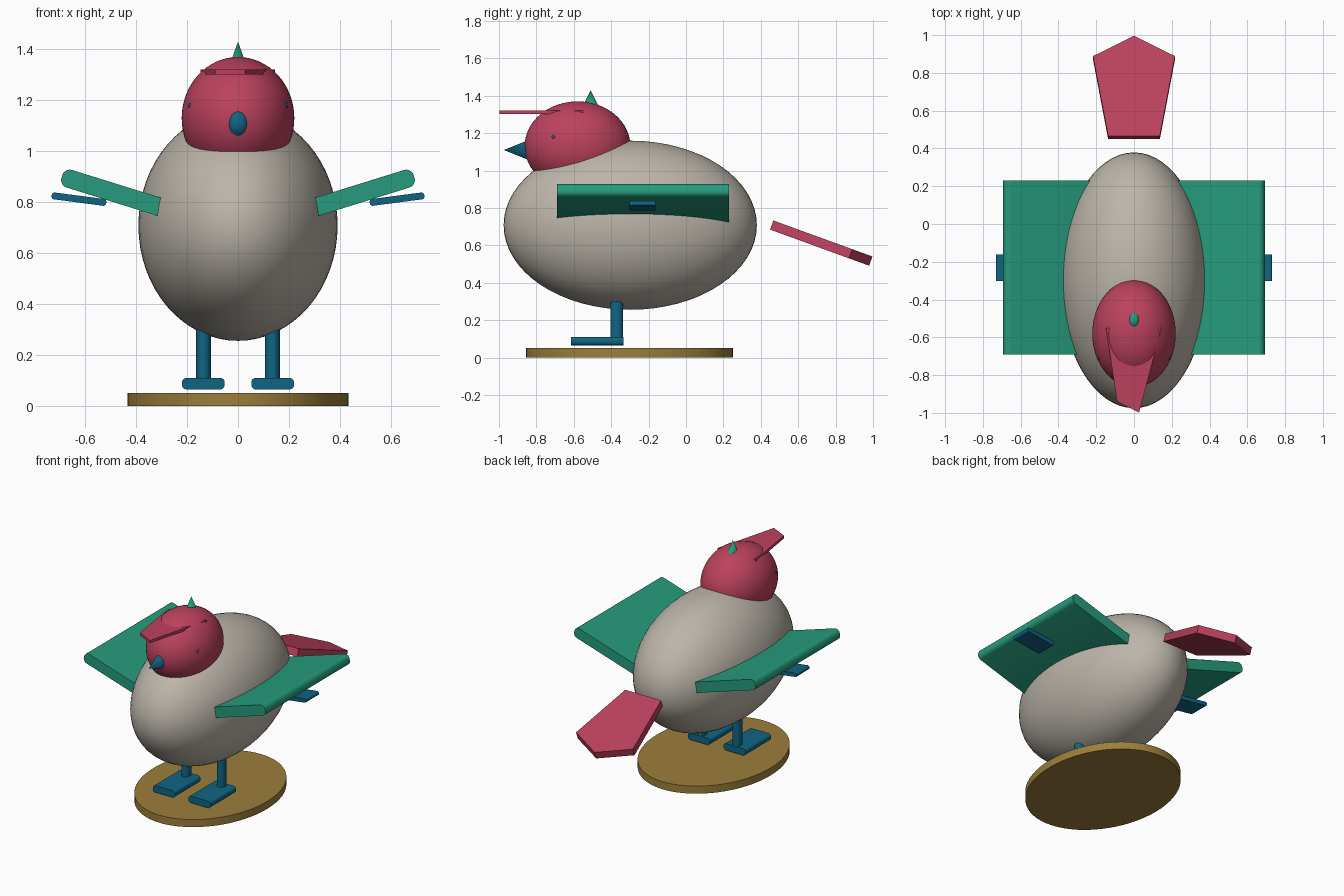
import bpy, bmesh, math
from mathutils import Matrix, Vector

if "Cube" in bpy.data.objects:
    bpy.data.objects.remove(bpy.data.objects["Cube"])


def material(name, rgb):
    m = bpy.data.materials.new(name)
    m.diffuse_color = (*rgb, 1)
    m.use_nodes = True
    m.node_tree.nodes["Principled BSDF"].inputs["Base Color"].default_value = m.diffuse_color
    return m


GREY = material("warm_grey", (0.50, 0.46, 0.40))
RED = material("rose_red", (0.50, 0.053, 0.112))
GREEN = material("sea_green", (0.019, 0.33, 0.20))
BLUE = material("deep_blue", (0.005, 0.13, 0.23))
GOLD = material("ochre", (0.33, 0.21, 0.042))


def finish(bm, name, mat, matrix, smooth=True):
    """Turn a bmesh into a named, coloured object with its transform baked in."""
    bm.transform(matrix)
    bmesh.ops.recalc_face_normals(bm, faces=bm.faces)
    me = bpy.data.meshes.new(name)
    bm.to_mesh(me)
    bm.free()
    me.materials.append(mat)
    ob = bpy.data.objects.new(name, me)
    bpy.context.collection.objects.link(ob)
    if smooth:
        bpy.ops.object.select_all(action='DESELECT')
        bpy.context.view_layer.objects.active = ob
        ob.select_set(True)
        bpy.ops.object.shade_smooth_by_angle(angle=math.radians(35))
    return ob


def place(loc, scale=(1, 1, 1), rot=Matrix.Identity(4)):
    return Matrix.Translation(Vector(loc)) @ rot @ Matrix.Diagonal((*scale, 1))


def ellipsoid(name, mat, loc, radii, seg=64):
    bm = bmesh.new()
    bmesh.ops.create_uvsphere(bm, u_segments=seg, v_segments=seg // 2, radius=1)
    return finish(bm, name, mat, place(loc, radii))


def cone(name, mat, loc, scale, top=0.0, rot=Matrix.Identity(4), seg=48):
    """Cone or cylinder of height 1 centred on loc, scaled to size."""
    bm = bmesh.new()
    bmesh.ops.create_cone(bm, cap_ends=True, segments=seg, radius1=1, radius2=top, depth=1)
    return finish(bm, name, mat, place(loc, scale, rot))


def rounded_slab(name, mat, loc, size, radius, tilt=0.0):
    """Box whose four edges along y are rounded, tilted about y."""
    bm = bmesh.new()
    bmesh.ops.create_cube(bm, size=1)
    bm.transform(Matrix.Diagonal((*size, 1)))
    edges = [e for e in bm.edges if abs(e.verts[0].co.y - e.verts[1].co.y) > 1e-4]
    bmesh.ops.bevel(bm, geom=edges, offset=radius, segments=6, profile=0.5, affect='EDGES')
    return finish(bm, name, mat, place(loc, rot=Matrix.Rotation(tilt, 4, 'Y')))


def plate(name, mat, outline, thick, matrix):
    """Flat polygon in xy given thickness along z."""
    bm = bmesh.new()
    face = bm.faces.new([bm.verts.new((x, y, -thick / 2)) for x, y in outline])
    ext = bmesh.ops.extrude_face_region(bm, geom=[face])
    top = [v for v in ext["geom"] if isinstance(v, bmesh.types.BMVert)]
    bmesh.ops.translate(bm, verts=top, vec=(0, 0, thick))
    return finish(bm, name, mat, matrix, smooth=False)


# Stand, body and head
cone("stand", GOLD, (0, -0.302, 0.026), (0.433, 0.553, 0.052), top=1, seg=64)
ellipsoid("body", GREY, (0, -0.298, 0.708), (0.391, 0.677, 0.452))
ellipsoid("head", RED, (0, -0.58, 1.13), (0.221, 0.283, 0.24))

# Beak pointing forward and small crest on top of the head
cone("beak", BLUE, (0, -0.887, 1.11), (0.052, 0.070, 0.175),
     rot=Matrix.Rotation(math.radians(90), 4, 'X'))
cone("crest", GREEN, (0, -0.51, 1.38), (0.036, 0.049, 0.10))

# Cap visor
plate("visor", RED, [(-0.148, -0.55), (-0.09, -0.94), (0.027, -0.998), (0.146, -0.55)],
      0.019, place((0, 0, 1.311)))

# Tail fan: pentagon sloping down towards the back
plate("tail", RED,
      [(-0.137, 0), (0.137, 0), (0.217, 0.449), (0, 0.564), (-0.217, 0.449)], 0.052,
      place((0, 0.458, 0.709), rot=Matrix.Rotation(math.radians(-20), 4, 'X')))

# Paired parts
for side, s in (("left", -1), ("right", 1)):
    ellipsoid(side + "_eye", BLUE, (s * 0.187, -0.708, 1.18), (0.01, 0.01, 0.01), seg=16)

    # Wing: its outer end is rounded, its inner end is buried in the body
    a = math.radians(17.3)
    length = 0.56
    cx = 0.691 - length / 2 * math.cos(a)
    cz = 0.901 - length / 2 * math.sin(a)
    rounded_slab(side + "_wing", GREEN, (s * cx, -0.23, cz),
                 (length, 0.922, 0.072), 0.03, tilt=-s * a)
    rounded_slab(side + "_wing_tip", BLUE, (s * 0.624, -0.232, 0.812),
                 (0.216, 0.14, 0.027), 0.011, tilt=-s * math.radians(7.5))

    # Leg and foot
    cone(side + "_leg", BLUE, (s * 0.135, -0.37, 0.215), (0.029, 0.034, 0.25), top=1, seg=32)
    rounded_slab(side + "_foot", BLUE, (s * 0.136, -0.475, 0.088),
                 (0.168, 0.28, 0.046), 0.019)
